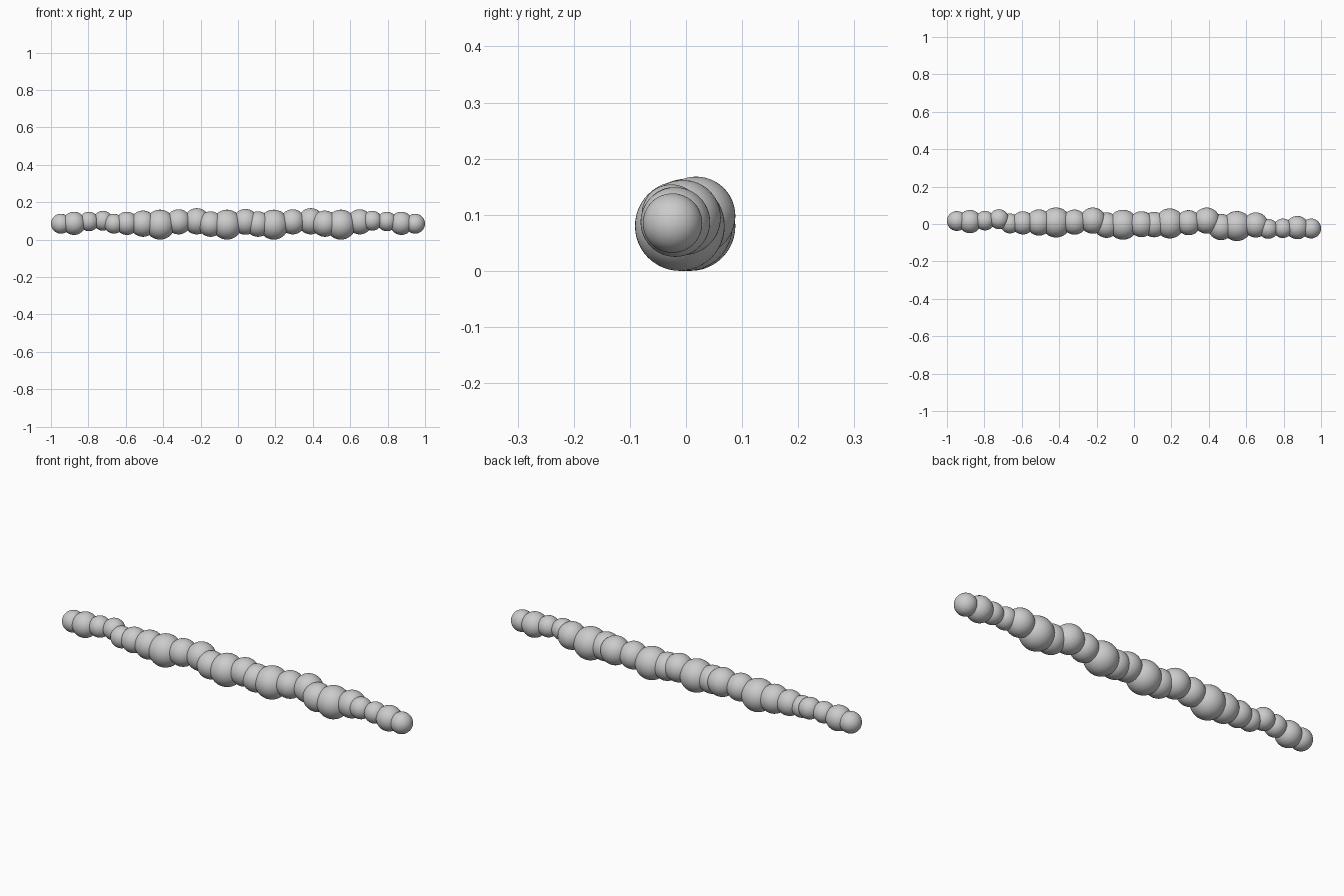
import bpy

# Chain of overlapping beads along x: (x, y, z, radius)
beads = [
    (-.947, .016, .085, .053), (-.877, .013, .087, .062), (-.797, .018, .097, .052),
    (-.722, .026, .101, .053), (-.663, .003, .085, .053), (-.594, .006, .087, .062),
    (-.508, .008, .085, .070), (-.417, .008, .080, .080), (-.318, .010, .095, .067),
    (-.220, .018, .098, .070), (-.147, -.006, .083, .068), (-.059, -.004, .080, .080),
    (.040, -.001, .095, .069), (.107, -.003, .083, .068), (.191, .003, .080, .080),
    (.292, .007, .095, .067), (.389, .018, .098, .070), (.465, -.016, .085, .070),
    (.550, -.011, .080, .080), (.651, -.005, .095, .067), (.718, -.026, .101, .053),
    (.796, -.023, .097, .052), (.873, -.019, .087, .062), (.947, -.024, .085, .053),
]


def add_bead(index, x, y, z, r):
    bpy.ops.mesh.primitive_uv_sphere_add(segments=48, ring_count=24,
                                         radius=r, location=(x, y, z))
    bead = bpy.context.object
    bead.name = f"bead_{index:02d}"
    bpy.ops.object.shade_smooth()


for i, b in enumerate(beads, 1):
    add_bead(i, *b)
